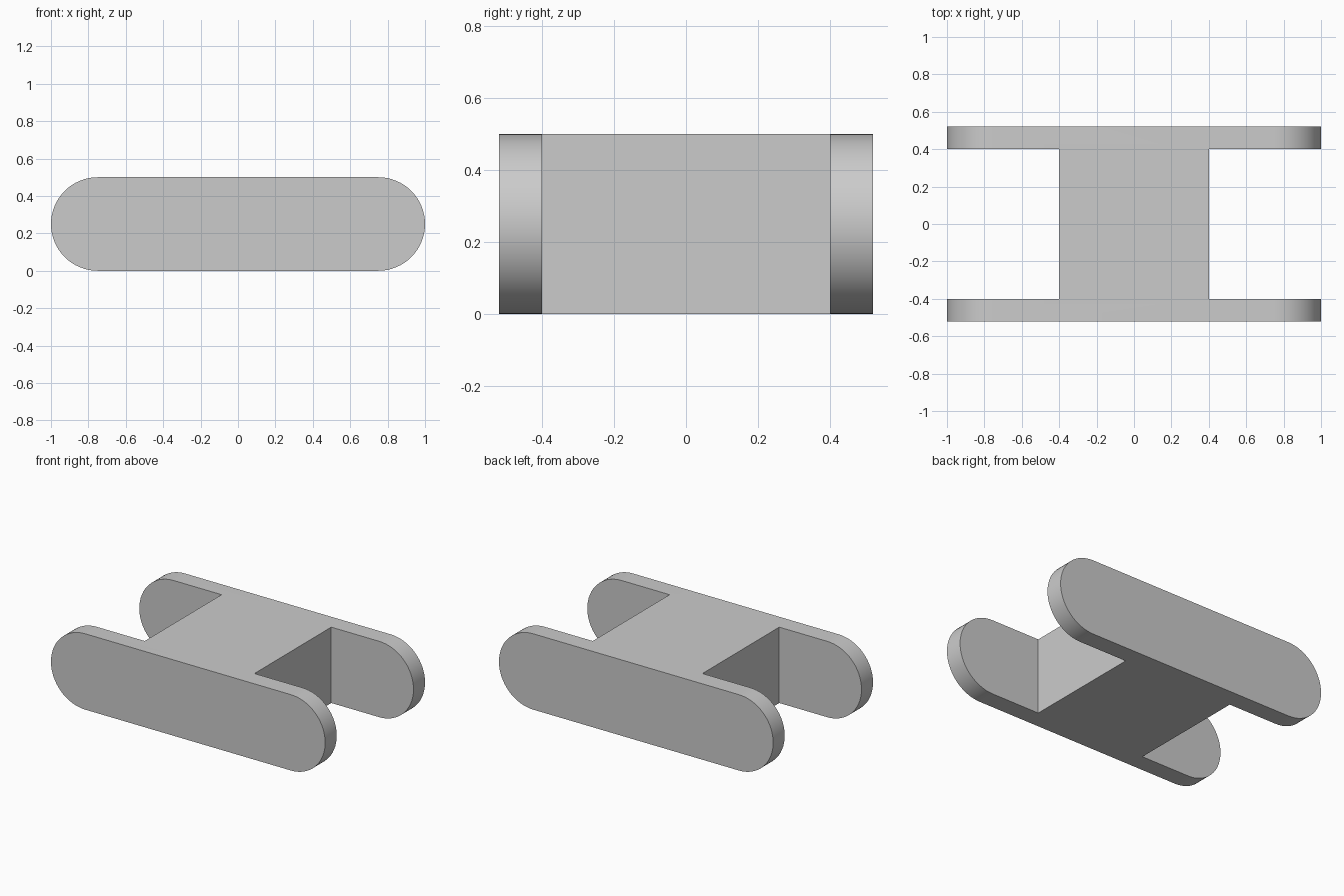
import bpy, bmesh
from math import sin, cos, pi, radians

cube = bpy.data.objects.get("Cube")
if cube:
    bpy.data.objects.remove(cube, do_unlink=True)

RADIUS, HALF_LENGTH = 0.25, 1.0
HALF_DEPTH, INNER_DEPTH = 0.52, 0.40
HALF_WEB = 0.40
STEPS = 32

grey = bpy.data.materials.new("light grey")
grey.use_nodes = True
colour = (0.6, 0.6, 0.6, 1)
grey.diffuse_color = colour
grey.node_tree.nodes["Principled BSDF"].inputs["Base Color"].default_value = colour


def extrude_profile(name, points, y0, y1):
    """Extrude an (x, z) outline from y0 to y1."""
    bm = bmesh.new()
    face = bm.faces.new([bm.verts.new((x, y0, z)) for x, z in points])
    new = bmesh.ops.extrude_face_region(bm, geom=[face])["geom"]
    verts = [g for g in new if isinstance(g, bmesh.types.BMVert)]
    bmesh.ops.translate(bm, vec=(0, y1 - y0, 0), verts=verts)
    bmesh.ops.recalc_face_normals(bm, faces=bm.faces)
    mesh = bpy.data.meshes.new(name)
    bm.to_mesh(mesh)
    bm.free()
    mesh.materials.append(grey)
    obj = bpy.data.objects.new(name, mesh)
    bpy.context.collection.objects.link(obj)
    return obj


# Round-ended outline shared by both side plates and the joining block
outline = []
for side in (1, -1):
    for i in range(STEPS + 1):
        a = -pi / 2 + pi * i / STEPS
        outline.append((side * (HALF_LENGTH - RADIUS + RADIUS * cos(a)),
                        RADIUS + side * RADIUS * sin(a)))
link = extrude_profile("link_body", outline, -HALF_DEPTH, HALF_DEPTH)

# Square slots cut into both ends, leaving two plates and a centre block
bpy.context.view_layer.objects.active = link
for side in (1, -1):
    near, far = side * HALF_WEB, side * (HALF_LENGTH + 0.2)
    box = [(near, -0.2), (far, -0.2), (far, 0.7), (near, 0.7)]
    cutter = extrude_profile("slot_cutter", box, -INNER_DEPTH, INNER_DEPTH)
    cutter.hide_render = True
    mod = link.modifiers.new("slot", 'BOOLEAN')
    mod.operation = 'DIFFERENCE'
    mod.solver = 'EXACT'
    mod.object = cutter
    bpy.ops.object.modifier_apply(modifier=mod.name)
    bpy.data.objects.remove(cutter, do_unlink=True)

# Smooth the round ends, keep the edges crisp
bpy.ops.object.select_all(action='DESELECT')
link.select_set(True)
bpy.ops.object.shade_smooth_by_angle(angle=radians(30))
